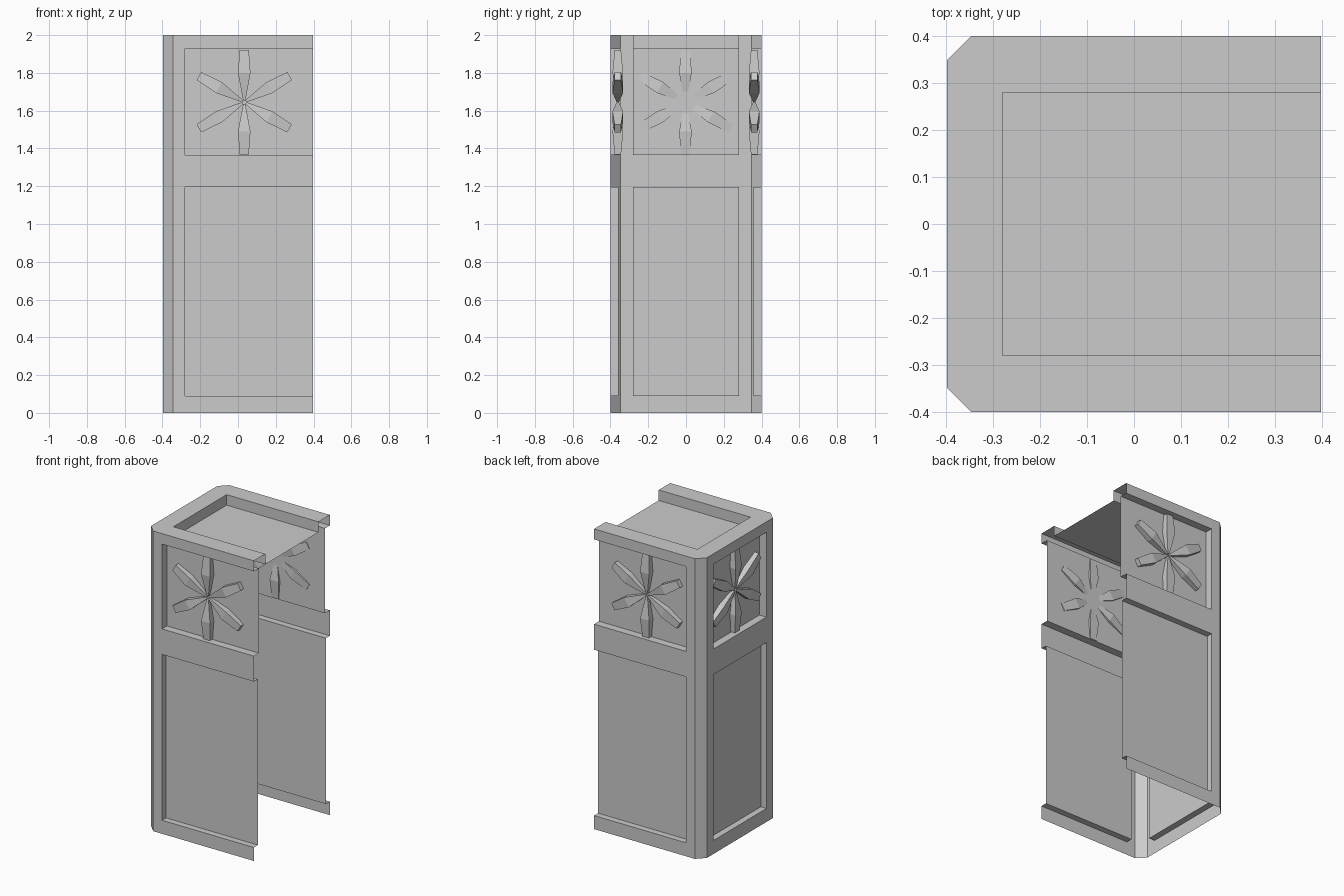
import bpy, bmesh, math
from mathutils import Vector, Matrix

if "Cube" in bpy.data.objects:
    bpy.data.objects.remove(bpy.data.objects["Cube"])

X, Y, H = 0.397, 0.4, 2.0      # half sizes and height
C = 0.052                      # corner chamfer
P = 0.28                       # half width of the recessed panels
STAR_Z, STAR_X = 1.645, 0.033
# recesses: bottom, top, depth
RECESSES = [(0.09, 1.195, 0.042), (1.365, 1.93, 0.052)]


def quad(bm, pts, out):
    """Add a face that looks towards the direction out."""
    f = bm.faces.new([bm.verts.new(p) for p in pts])
    f.normal_update()
    if f.normal.dot(Vector(out)) < 0:
        f.normal_flip()


def finish(bm, name):
    bmesh.ops.remove_doubles(bm, verts=bm.verts, dist=1e-5)
    me = bpy.data.meshes.new(name)
    bm.to_mesh(me)
    bm.free()
    ob = bpy.data.objects.new(name, me)
    bpy.context.collection.objects.link(ob)
    return ob


def wall(name, place, out, u0, u1, p0, p1):
    """Framed wall with two recessed panels; a panel reaching u1 stays open."""
    bm = bmesh.new()
    side = place(1, 0, 0) - place(0, 0, 0)

    def rect(a, b, z0, z1, d):
        quad(bm, [place(a, d, z0), place(b, d, z0), place(b, d, z1), place(a, d, z1)], out)

    # horizontal rails
    rails = [0] + [z for r in RECESSES for z in r[:2]] + [H]
    for z0, z1 in zip(rails[::2], rails[1::2]):
        rect(u0, u1, z0, z1, 0)
    for z0, z1, d in RECESSES:
        # stiles, panel floor and panel ledges
        rect(u0, p0, z0, z1, 0)
        rect(p0, p1, z0, z1, d)
        for z, s in ((z0, 1), (z1, -1)):
            quad(bm, [place(p0, 0, z), place(p1, 0, z), place(p1, d, z), place(p0, d, z)], (0, 0, s))
        ends = [(p0, 1)]
        if p1 < u1:
            rect(p1, u1, z0, z1, 0)
            ends.append((p1, -1))
        for u, s in ends:
            quad(bm, [place(u, 0, z0), place(u, d, z0), place(u, d, z1), place(u, 0, z1)], side * s)
    return finish(bm, name)


wall("front_wall", lambda u, d, z: Vector((u, -Y + d, z)), (0, -1, 0), -X + C, X, -P, X)
wall("back_wall", lambda u, d, z: Vector((u, Y - d, z)), (0, 1, 0), -X + C, X, -P, X)
wall("side_wall", lambda u, d, z: Vector((-X + d, u, z)), (-1, 0, 0), -Y + C, Y - C, -P, P)

# chamfered corner strips
bm = bmesh.new()
for s in (-1, 1):
    a, b = (-X + C, s * Y), (-X, s * (Y - C))
    quad(bm, [(*a, 0), (*b, 0), (*b, H), (*a, H)], (-1, s, 0))
finish(bm, "corner_strips")

# top rim with sunken tray, open on the +x side
bm = bmesh.new()
T = H - 0.07
up = (0, 0, 1)
quad(bm, [(-P, -P, T), (X, -P, T), (X, P, T), (-P, P, T)], up)
quad(bm, [(-X, -Y + C, H), (-P, -P, H), (-P, P, H), (-X, Y - C, H)], up)
quad(bm, [(-P, -P, T), (-P, P, T), (-P, P, H), (-P, -P, H)], (1, 0, 0))
for s in (-1, 1):
    quad(bm, [(-X, s * (Y - C), H), (-X + C, s * Y, H), (X, s * Y, H),
              (X, s * P, H), (-P, s * P, H)], up)
    quad(bm, [(-P, s * P, T), (X, s * P, T), (X, s * P, H), (-P, s * P, H)], (0, -s, 0))
finish(bm, "top_tray")


def star(name, matrix):
    """Six faceted petals in the local XZ plane."""
    bm = bmesh.new()
    # radius, half width, half thickness
    sections = [(0.01, 0.006, 0.006), (0.155, 0.033, 0.028), (0.277, 0.024, 0.017)]
    for i in range(6):
        rot = Matrix.Rotation(math.radians(60 * i), 3, 'Y')
        rings = [[bm.verts.new(rot @ Vector((sx * w, sy * t, r)))
                  for sx, sy in ((-1, -1), (1, -1), (1, 1), (-1, 1))] for r, w, t in sections]
        for lo, hi in zip(rings, rings[1:]):
            for k in range(4):
                n = (k + 1) % 4
                bm.faces.new((lo[k], lo[n], hi[n], hi[k]))
        bm.faces.new(rings[0][::-1])
        bm.faces.new(rings[-1])
    bm.transform(matrix)
    finish(bm, name)


star("front_star", Matrix.Translation((STAR_X, -0.361, STAR_Z)))
star("back_star", Matrix.Translation((STAR_X, 0.361, STAR_Z)))
star("side_star", Matrix.Translation((-0.358, -0.003, STAR_Z)) @ Matrix.Rotation(math.pi / 2, 4, 'Z'))
